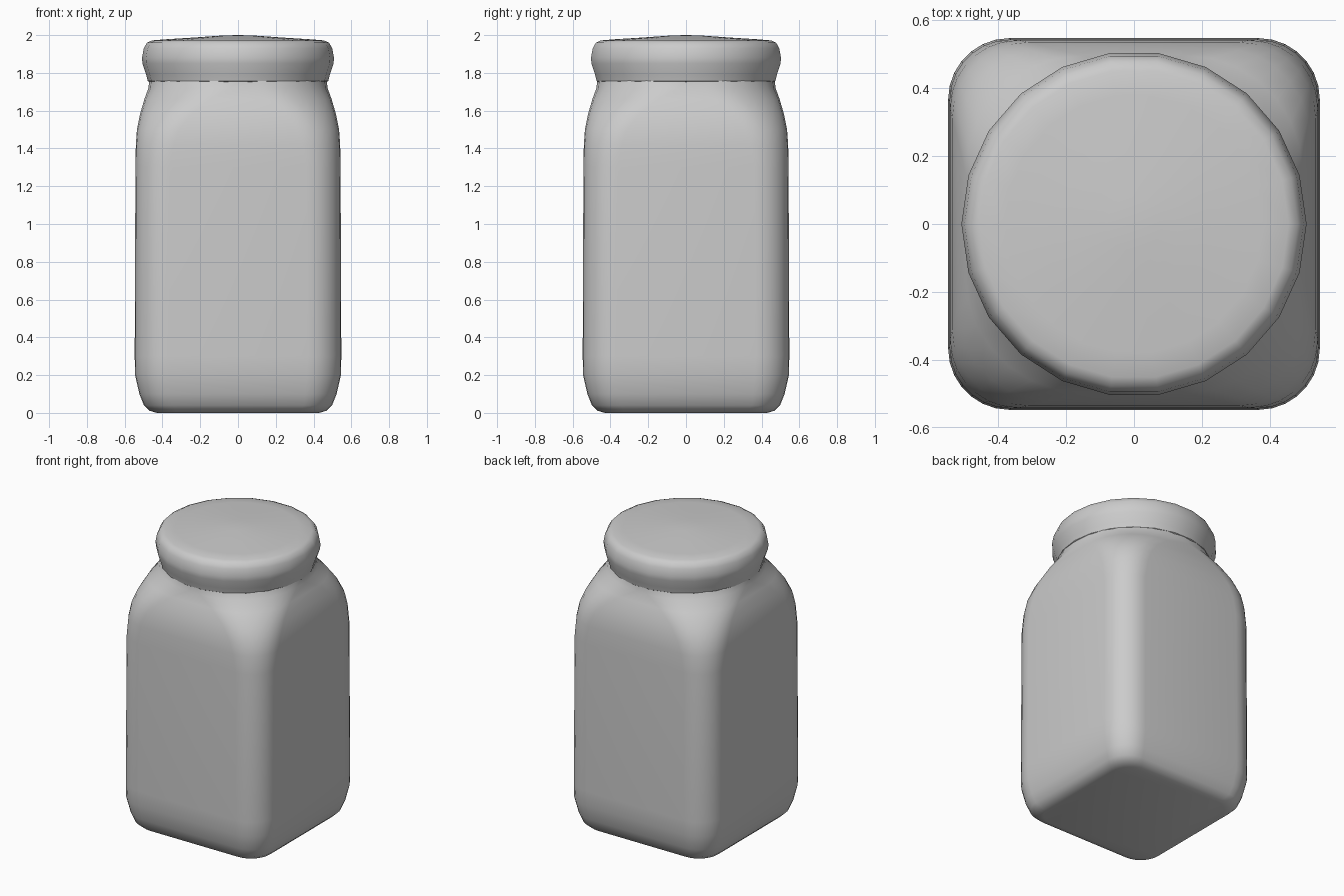
import bpy
import bmesh
from math import cos, sin, pi, radians

cube = bpy.data.objects.get("Cube")
if cube:
    bpy.data.objects.remove(cube, do_unlink=True)

grey = bpy.data.materials.new("plain grey")
grey.use_nodes = True
colour = (0.6, 0.6, 0.6, 1)
grey.diffuse_color = colour
grey.node_tree.nodes["Principled BSDF"].inputs["Base Color"].default_value = colour


def rounded_square(half, radius, steps=7):
    """Outline of a square with rounded corners, counter-clockwise."""
    points = []
    for corner in range(4):
        mid = pi / 4 + corner * pi / 2
        cx = (half - radius) * (1 if cos(mid) > 0 else -1)
        cy = (half - radius) * (1 if sin(mid) > 0 else -1)
        for i in range(steps + 1):
            a = corner * pi / 2 + i / steps * pi / 2
            points.append((cx + radius * cos(a), cy + radius * sin(a)))
    return points


def circle(radius, sides=22):
    return [(radius * cos(2 * pi * i / sides), radius * sin(2 * pi * i / sides))
            for i in range(sides)]


def loft(name, sections, cap_bottom=False, peak=None):
    """Skin a stack of (z, outline) sections into one smooth object."""
    bm = bmesh.new()
    rings = [[bm.verts.new((x, y, z)) for x, y in outline] for z, outline in sections]
    n = len(rings[0])
    for low, high in zip(rings, rings[1:]):
        for i in range(n):
            j = (i + 1) % n
            bm.faces.new((low[i], low[j], high[j], high[i]))
    if cap_bottom:
        bm.faces.new(rings[0][::-1])
    if peak is not None:
        tip = bm.verts.new((0, 0, peak))
        for i in range(n):
            bm.faces.new((rings[-1][i], rings[-1][(i + 1) % n], tip))
    mesh = bpy.data.meshes.new(name)
    bm.to_mesh(mesh)
    bm.free()
    mesh.materials.append(grey)
    obj = bpy.data.objects.new(name, mesh)
    bpy.context.collection.objects.link(obj)
    bpy.ops.object.select_all(action="DESELECT")
    obj.select_set(True)
    bpy.context.view_layer.objects.active = obj
    bpy.ops.object.shade_smooth_by_angle(angle=radians(40))
    return obj


# Square jar body, blending into a round neck: height, half width, corner radius
body = [(0.0, 0.43, 0.12), (0.012, 0.47, 0.14), (0.04, 0.498, 0.15),
        (0.10, 0.522, 0.165), (0.20, 0.545, 0.18), (0.30, 0.547, 0.18),
        (1.30, 0.543, 0.18), (1.42, 0.541, 0.20), (1.50, 0.535, 0.225),
        (1.58, 0.519, 0.27), (1.66, 0.496, 0.345), (1.72, 0.474, 0.43),
        (1.765, 0.47, 0.465)]
loft("jar_body", [(z, rounded_square(h, r)) for z, h, r in body], cap_bottom=True)

# Round flared lid with a slightly domed top: height, radius
lid = [(1.75, 0.467), (1.757, 0.478), (1.79, 0.486), (1.85, 0.506),
       (1.88, 0.508), (1.93, 0.499), (1.96, 0.482), (1.972, 0.455),
       (1.978, 0.38), (1.988, 0.22), (1.998, 0.08)]
loft("lid", [(z, circle(r)) for z, r in lid], peak=2.0)
